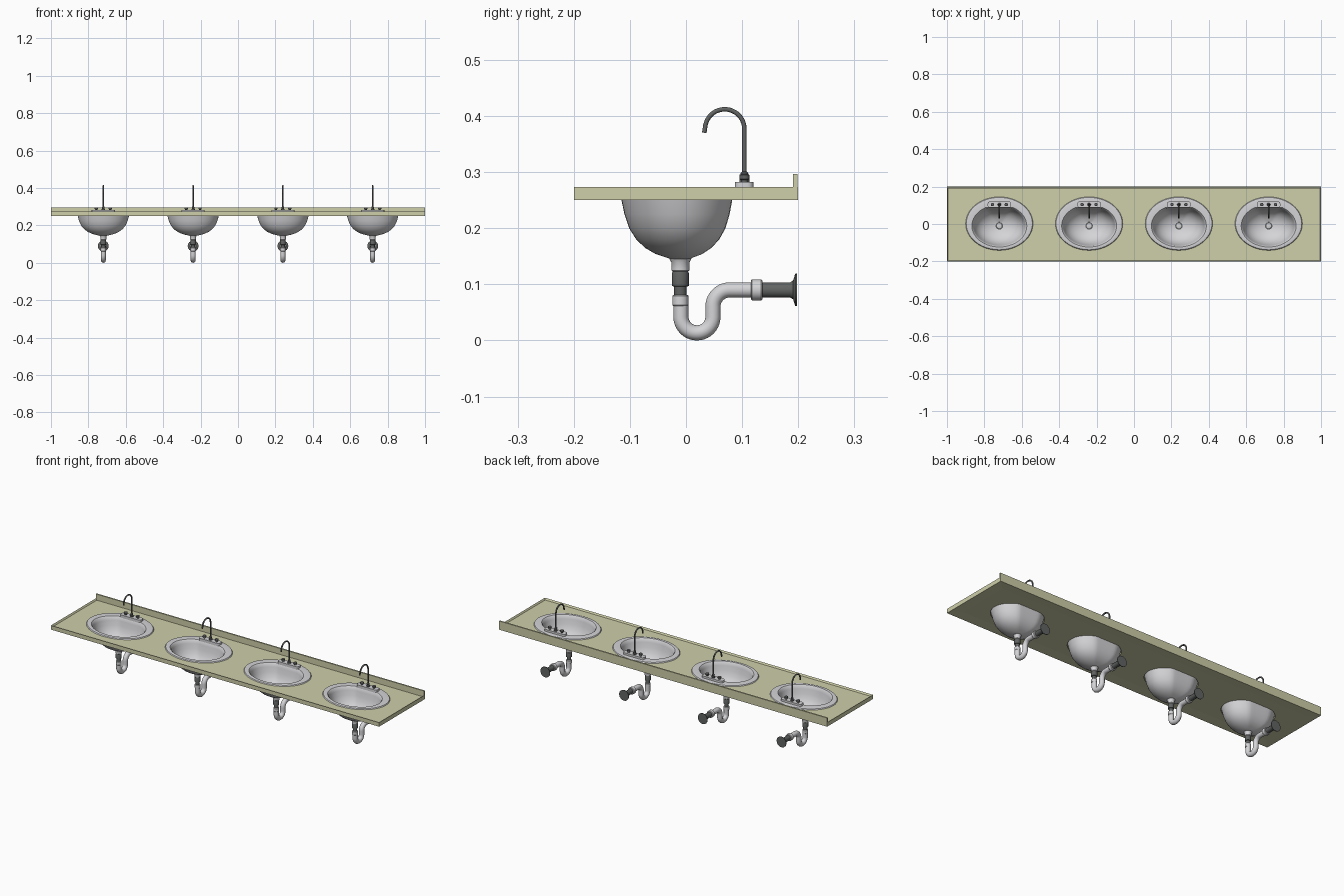
import bpy, bmesh
from math import sin, cos, pi, radians
from mathutils import Matrix, Vector

if "Cube" in bpy.data.objects:
    bpy.data.objects.remove(bpy.data.objects["Cube"])


def material(name, color):
    m = bpy.data.materials.new(name)
    m.use_nodes = True
    m.diffuse_color = (*color, 1)
    m.node_tree.nodes["Principled BSDF"].inputs["Base Color"].default_value = (*color, 1)
    return m


OLIVE = material("pale olive counter", (0.62, 0.62, 0.40))
WHITE = material("porcelain white", (0.66, 0.66, 0.68))
METAL = material("dark metal", (0.12, 0.125, 0.125))


def activate(ob):
    bpy.ops.object.select_all(action="DESELECT")
    ob.select_set(True)
    bpy.context.view_layer.objects.active = ob


def finish(name, bm, mat, smooth=True):
    me = bpy.data.meshes.new(name)
    bm.to_mesh(me)
    bm.free()
    me.materials.append(mat)
    ob = bpy.data.objects.new(name, me)
    bpy.context.collection.objects.link(ob)
    if smooth:
        activate(ob)
        bpy.ops.object.shade_smooth_by_angle(angle=radians(35))
    return ob


def box(name, lo, hi, mat, bevel=0):
    lo, hi = Vector(lo), Vector(hi)
    bm = bmesh.new()
    bmesh.ops.create_cube(bm, size=1, matrix=Matrix.Translation((lo + hi) / 2)
                          @ Matrix.Diagonal((*(hi - lo), 1)))
    if bevel:
        upright = [e for e in bm.edges
                   if abs(e.verts[0].co.z - e.verts[1].co.z) > 1e-4]
        bmesh.ops.bevel(bm, geom=upright, offset=bevel, segments=4,
                        profile=0.5, affect="EDGES")
    return finish(name, bm, mat, bool(bevel))


def loft(bm, rings, cap_start=False, cap_end=False):
    loops = [[bm.verts.new(p) for p in ring] for ring in rings]
    for a, b in zip(loops, loops[1:]):
        for i in range(len(a)):
            j = (i + 1) % len(a)
            bm.faces.new((a[i], a[j], b[j], b[i]))
    if cap_start:
        bm.faces.new(loops[0][::-1])
    if cap_end:
        bm.faces.new(loops[-1])


def oval(rx, ry, z, cy, flat=1.0, n=48):
    """Ellipse whose back can be flattened."""
    return [(rx * cos(2 * pi * i / n), cy + ry * min(sin(2 * pi * i / n), flat), z)
            for i in range(n)]


def turned(name, profile, mat, origin, along_y=False):
    """Round part from (radius, distance along axis) pairs."""
    bm = bmesh.new()
    loft(bm, [oval(r, r, d, 0, n=24) for r, d in profile], True, True)
    if along_y:
        bm.transform(Matrix.Rotation(-pi / 2, 4, "X"))
    bm.transform(Matrix.Translation(origin))
    bmesh.ops.recalc_face_normals(bm, faces=bm.faces)
    return finish(name, bm, mat)


def tube(name, path, radius, mat):
    """Round tube along (y, z) points at x = 0."""
    cu = bpy.data.curves.new(name, "CURVE")
    cu.dimensions = "3D"
    cu.bevel_depth, cu.bevel_resolution, cu.use_fill_caps = radius, 4, True
    sp = cu.splines.new("POLY")
    sp.points.add(len(path) - 1)
    for p, (y, z) in zip(sp.points, path):
        p.co = (0, y, z, 1)
    cu.materials.append(mat)
    ob = bpy.data.objects.new(name, cu)
    bpy.context.collection.objects.link(ob)
    activate(ob)
    bpy.ops.object.convert(target="MESH")
    ob = bpy.context.view_layer.objects.active
    bpy.ops.object.shade_smooth_by_angle(angle=radians(40))
    return ob


def arc(cy, cz, r, start, end, n=14):
    angles = [radians(start + (end - start) * i / n) for i in range(n + 1)]
    return [(cy + r * cos(a), cz + r * sin(a)) for a in angles]


SINKS = (-0.72, -0.24, 0.24, 0.72)
CY = -0.01       # bowl centre
FLAT = 0.88      # flattened back of the bowl

# Countertop with a raised lip and a shallow recess underneath
bm = bmesh.new()
bmesh.ops.create_cube(bm, size=1, matrix=Matrix.Translation((0, 0, 0.2615))
                      @ Matrix.Diagonal((2, 0.4, 0.023, 1)))
bm.normal_update()
for up, margin, depth in ((1, 0.008, 0.009), (-1, 0.075, 0.003)):
    face = [f for f in bm.faces if f.normal.z * up > 0.9]
    bmesh.ops.inset_region(bm, faces=face, thickness=margin)
    bmesh.ops.translate(bm, verts=face[0].verts, vec=(0, 0, -up * depth))
counter = finish("countertop", bm, OLIVE, False)

# Bowl openings
for x in SINKS:
    bm = bmesh.new()
    loft(bm, [oval(0.142, 0.109, z, CY, FLAT) for z in (0.2, 0.3)], True, True)
    bmesh.ops.translate(bm, verts=bm.verts, vec=(x, 0, 0))
    bmesh.ops.recalc_face_normals(bm, faces=bm.faces)
    cutter = finish("opening_cutter", bm, OLIVE, False)
    cutter.hide_render = True
    mod = counter.modifiers.new("opening", "BOOLEAN")
    mod.operation, mod.object, mod.solver = "DIFFERENCE", cutter, "EXACT"
    activate(counter)
    bpy.ops.object.modifier_apply(modifier=mod.name)
    bpy.data.objects.remove(cutter)

box("backsplash", (-1, 0.191, 0.262), (1, 0.199, 0.297), OLIVE)

# Sink: rim and bowl as one lofted shell
bm = bmesh.new()
rings = [oval(0.18, 0.143, 0.264, 0.002), oval(0.177, 0.140, 0.269, 0.002),
         oval(0.165, 0.130, 0.271, -0.002), oval(0.147, 0.113, 0.270, CY, FLAT)]
for s, z in ((1.03, 0.264), (1, 0.25), (0.95, 0.225), (0.87, 0.20), (0.75, 0.18),
             (0.60, 0.165), (0.42, 0.154), (0.25, 0.148)):
    rings.append(oval(0.137 * s, 0.105 * s, z, CY, FLAT))
rings.append(oval(0.017, 0.017, 0.145, CY))
loft(bm, rings, cap_end=True)
parts = [finish("sink_bowl", bm, WHITE)]

# Drain ring and plug
down = (0, CY, 0)
parts += [
    turned("drain_ring", [(0.020, 0.146), (0.020, 0.150), (0.017, 0.151)], METAL, down),
    turned("drain_plug", [(0.013, 0.149), (0.013, 0.153), (0.009, 0.154)], WHITE, down)]

# Tap: base, spout and two handles
parts.append(box("tap_base", (-0.062, 0.087, 0.264), (0.062, 0.120, 0.282), WHITE, 0.010))
parts.append(turned("spout_collar", [(0.009, 0.28), (0.009, 0.287), (0.006, 0.290),
                                     (0.007, 0.298), (0.004, 0.301)], METAL, (0, 0.104, 0)))
parts.append(tube("spout", [(0.104, 0.29), (0.104, 0.35)]
                  + arc(0.069, 0.377, 0.035, 0, 170, 20) + [(0.0325, 0.370)], 0.004, METAL))
for side, x in (("left", 0.037), ("right", -0.037)):
    parts.append(turned(side + "_handle", [(0.006, 0.28), (0.006, 0.286), (0.009, 0.288),
                                           (0.009, 0.295), (0.006, 0.297)],
                        METAL, (x, 0.104, 0)))

# Drain pipe with trap and wall outlet
parts += [
    turned("drain_collar", [(0.020, 0.146), (0.016, 0.139), (0.016, 0.125),
                            (0.013, 0.122)], WHITE, down),
    turned("coupling", [(0.013, 0.124), (0.015, 0.120), (0.015, 0.097),
                        (0.011, 0.096), (0.011, 0.078)], METAL, down),
    turned("trap_nut", [(0.013, 0.081), (0.0145, 0.079), (0.0145, 0.063),
                        (0.013, 0.061)], WHITE, down),
    tube("trap_pipe", [(-0.009, 0.07)] + arc(0.0195, 0.042, 0.0285, 180, 360, 20)
         + arc(0.078, 0.060, 0.030, 180, 90) + [(0.125, 0.090)], 0.0135, WHITE)]
out = (0, 0, 0.090)
parts += [
    turned("outlet_nut", [(0.017, 0.116), (0.019, 0.118), (0.019, 0.134),
                          (0.017, 0.136)], WHITE, out, True),
    turned("outlet_pipe", [(0.0135, 0.13), (0.0135, 0.186), (0.017, 0.191), (0.027, 0.194),
                           (0.029, 0.195), (0.029, 0.198)], METAL, out, True)]

# Repeat the whole basin along the counter
for ob in parts:
    for x in SINKS[1:]:
        twin = ob.copy()
        twin.location.x = x
        bpy.context.collection.objects.link(twin)
    ob.location.x = SINKS[0]
